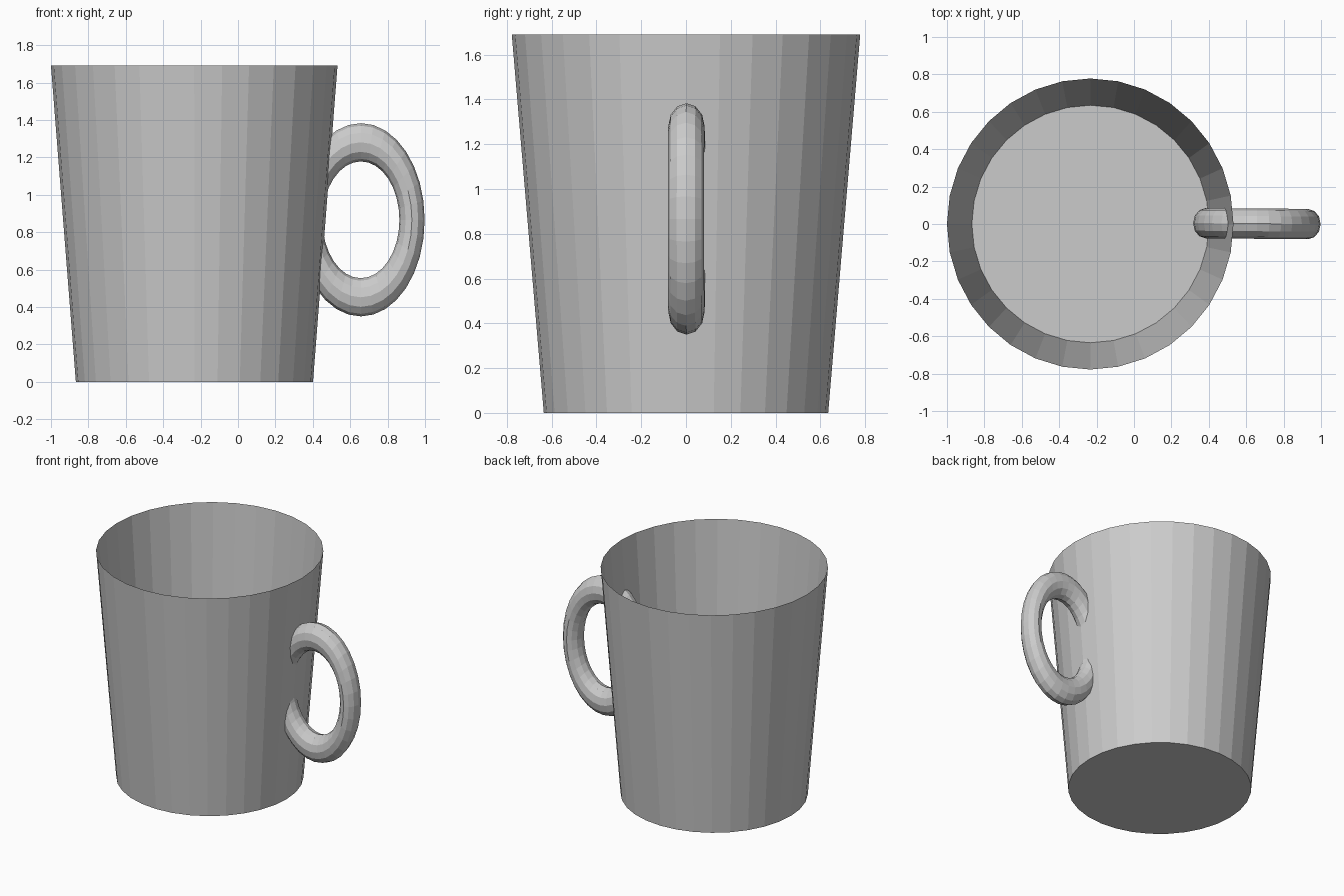
import bpy, bmesh, math

if "Cube" in bpy.data.objects:
    bpy.data.objects.remove(bpy.data.objects["Cube"])

SIDES = 32

# Cup body: thin tapered wall, open on top, closed at the bottom
bm = bmesh.new()

def ring(cx, rx, ry, z):
    return [bm.verts.new((cx + rx * math.cos(2 * math.pi * i / SIDES),
                          ry * math.sin(2 * math.pi * i / SIDES), z))
            for i in range(SIDES)]

low = ring(-0.233, 0.634, 0.635, 0.0)
top = ring(-0.234, 0.766, 0.778, 1.69)
for i in range(SIDES):
    j = (i + 1) % SIDES
    bm.faces.new((low[i], low[j], top[j], top[i]))
bm.faces.new(low[::-1])
mesh = bpy.data.meshes.new("cup_body")
bm.to_mesh(mesh)
bm.free()
cup = bpy.data.objects.new("cup_body", mesh)
bpy.context.collection.objects.link(cup)

# Handle: a stretched ring that pokes through the wall
bpy.ops.mesh.primitive_torus_add(
    major_radius=0.2735, minor_radius=0.0675,
    major_segments=32, minor_segments=12,
    location=(0.657, 0.002, 0.866),
    rotation=(math.radians(90), 0, math.radians(-0.5)))
handle = bpy.context.object
handle.name = "handle"
handle.scale = (1.0, 1.515, 1.2)
